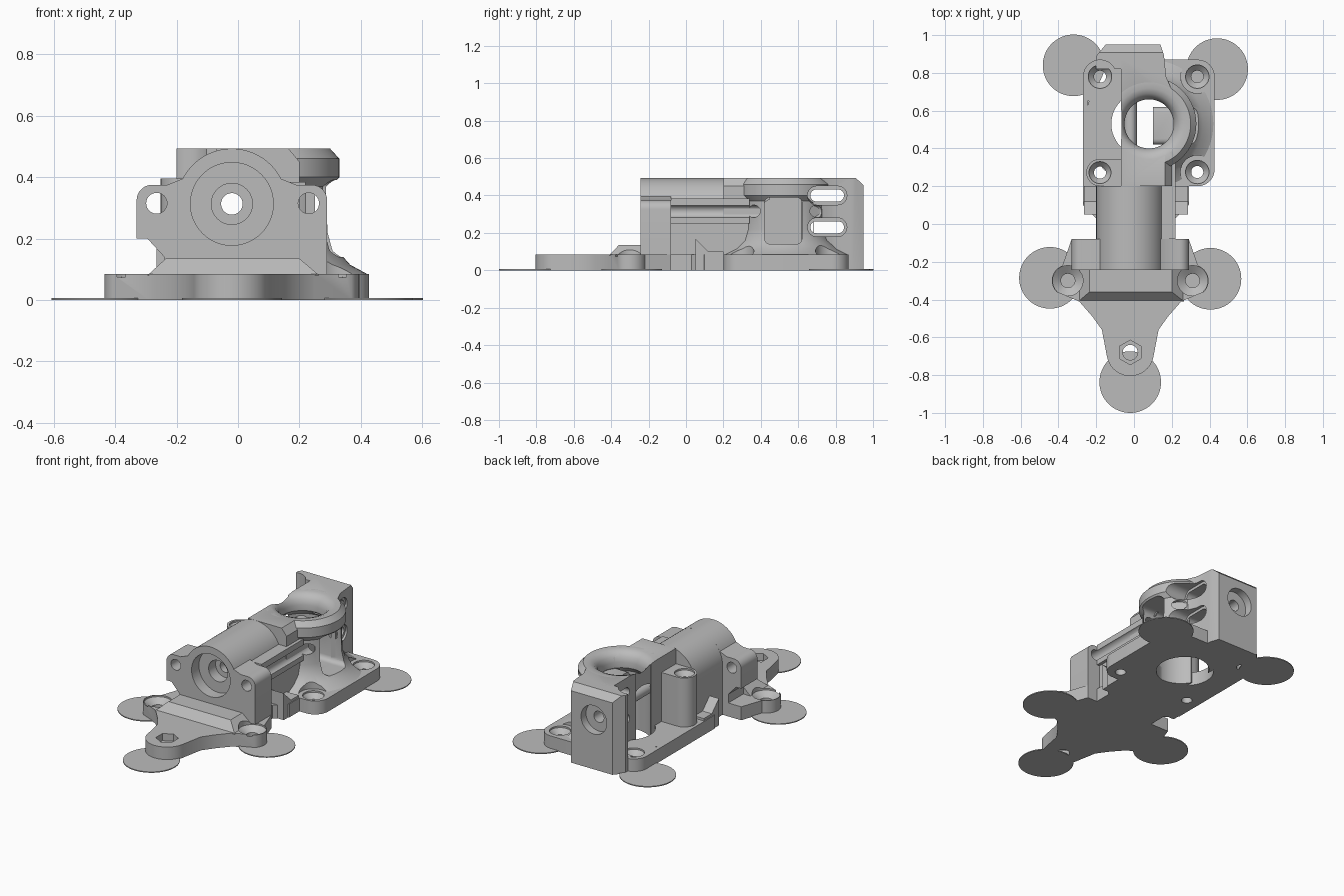
import bpy, bmesh, math

cube = bpy.data.objects.get("Cube")
if cube:
    bpy.data.objects.remove(cube, do_unlink=True)

grey = bpy.data.materials.new("plain grey")
grey.use_nodes = True
grey.diffuse_color = (0.5, 0.5, 0.5, 1)
grey.node_tree.nodes["Principled BSDF"].inputs["Base Color"].default_value = (0.5, 0.5, 0.5, 1)

AXES = {"x": lambda u, v, h: (h, u, v),
        "y": lambda u, v, h: (u, h, v),
        "z": lambda u, v, h: (u, v, h)}


def arc(cx, cy, r, a0, a1, n=12):
    steps = [math.radians(a0 + (a1 - a0) * i / n) for i in range(n + 1)]
    return [(cx + r * math.cos(a), cy + r * math.sin(a)) for a in steps]


def circle(cx, cy, r, n=48):
    return arc(cx, cy, r, 0, 360, n)[:-1]


def rect(u0, v0, u1, v1):
    return [(u0, v0), (u1, v0), (u1, v1), (u0, v1)]


def stadium(u0, u1, v, r):
    return arc(u1 - r, v, r, -90, 90) + arc(u0 + r, v, r, 90, 270)


def finish(name, bm):
    bmesh.ops.recalc_face_normals(bm, faces=bm.faces)
    mesh = bpy.data.meshes.new(name)
    bm.to_mesh(mesh)
    bm.free()
    mesh.materials.append(grey)
    ob = bpy.data.objects.new(name, mesh)
    bpy.context.collection.objects.link(ob)
    return ob


def prism(name, pts, h0, h1, axis="z"):
    """Extrude a flat outline along an axis."""
    bm = bmesh.new()
    place = AXES[axis]
    face = bm.faces.new([bm.verts.new(place(u, v, h0)) for u, v in pts])
    ext = bmesh.ops.extrude_face_region(bm, geom=[face])
    move = place(0, 0, h1 - h0)
    bmesh.ops.translate(bm, vec=move, verts=[g for g in ext["geom"] if isinstance(g, bmesh.types.BMVert)])
    return finish(name, bm)


def lathe(name, cx, cy, profile, n=64):
    """Spin a radius/height profile about an upright axis."""
    bm = bmesh.new()
    vs = [bm.verts.new((cx + r, cy, z)) for r, z in profile]
    es = [bm.edges.new(p) for p in zip(vs, vs[1:])]
    bmesh.ops.spin(bm, geom=vs + es, cent=(cx, cy, 0), axis=(0, 0, 1),
                   angle=math.tau, steps=n)
    bmesh.ops.remove_doubles(bm, verts=bm.verts, dist=1e-5)
    return finish(name, bm)


cutters = []


def cutter(ob):
    ob.hide_render = True
    cutters.append(ob)
    return ob


def cut(ob, *tools):
    bpy.context.view_layer.objects.active = ob
    for tool in tools:
        mod = ob.modifiers.new("cut", "BOOLEAN")
        mod.operation = "DIFFERENCE"
        mod.solver = "EXACT"
        mod.object = tool
        bpy.ops.object.modifier_apply(modifier=mod.name)


parts = []


def part(ob):
    parts.append(ob)
    return ob


# Thin round feet
for i, (x, y) in enumerate([(-.32, .84), (.44, .82), (-.445, -.285), (.405, -.29), (-.02, -.837)]):
    part(prism(f"foot_disc_{i + 1}", circle(x, y, .163, 64), 0, .006))

# Base plate
outline = (arc(-.02, -.68, .125, 190, 350, 20) + [(.13, -.56), (.18, -.49), (.25, -.41)]
           + arc(.31, -.3, .085, -45, 70) + [(.29, -.08), (.22, -.08), (.22, .03), (.29, .1), (.29, .2)]
           + arc(.337, .29, .09, -90, 0) + arc(.337, .78, .09, 0, 90)
           + arc(-.18, .78, .09, 90, 180) + [(-.27, .1), (-.2, .03), (-.2, -.08), (-.33, -.08)]
           + arc(-.35, -.3, .085, 110, 225) + [(-.29, -.41), (-.22, -.49), (-.17, -.56)])
base = part(prism("base_plate", outline, 0, .085))

# Sloped ledge in front of the block
ledge = part(prism("front_ledge", [(-.295, .08), (.265, .08), (.2, .135), (-.235, .135)], -.41, -.23, "y"))

# Front block with two ears
ears = part(prism("front_block", [(-.24, 0), (.25, 0), (.25, .085), (.29, .085)]
                  + arc(.24, .325, .05, 0, 90, 8) + [(.19, .375)]
                  + arc(-.02, .313, .18, 27, 153, 32) + [(-.23, .375)]
                  + arc(-.28, .325, .05, 90, 180, 8) + [(-.33, .2), (-.295, .2), (-.24, .14)],
                  -.243, -.08, "y"))

# Barrel housing and side rail
barrel = part(prism("barrel_housing", [(-.2, 0), (.16, 0)] + arc(-.02, .313, .18, 0, 180, 32), -.08, .2, "y"))
rail = part(prism("side_rail", rect(.13, .25, .22, .385), -.08, .34, "y"))
part(prism("rail_support", rect(.13, 0, .2, .26), -.08, .2, "y"))

# Gussets beside the barrel
for name, x0, x1 in (("left_gusset", .15, .285), ("right_gusset", -.265, -.15)):
    part(prism(name, [(.05, 0), (.2, 0), (.2, .1), (.12, .1), (.05, .17)], x0, x1, "x"))

# Bridge to the round tower
bridge = part(prism("bridge", [(-.07, 0), (.2, 0), (.2, .45), (.165, .493), (-.07, .493)], .2, .45, "y"))

# Left screw column
column = part(prism("screw_column", [(-.07, .2), (-.07, .345)] + arc(-.18, .2725, .0725, 90, 270), 0, .395))

# Round tower with a flared foot
TX, TY = .08, .53
tower = part(lathe("round_tower", TX, TY, [
    (0, 0), (.34, 0), (.34, .085), (.285, .115), (.245, .16), (.23, .22), (.225, .37),
    (.25, .4), (.25, .46), (.22, .493), (0, .493)]))

# Rear wall and rear boss
rear = part(prism("rear_wall", [(-.07, .6), (.25, .62), (.2, .71), (.17, .78), (.16, .88), (-.07, .88)], 0, .493))
boss = part(prism("rear_boss", [(-.2, .89), (-.2, .82), (.16, .82), (.16, .89), (.14, .95), (-.15, .95)], 0, .493))

# Cutters
cavity = cutter(lathe("cavity_cutter", TX, TY, [
    (0, -.1), (.165, -.1), (.165, .36), (.13, .395), (.13, .43), (.14, .462), (.16, .483), (.19, .494),
    (.19, .6), (0, .6)]))
floor_hole = cutter(prism("floor_hole_cutter", circle(.05, TY, .17, 64), -.1, .3))
gap = cutter(prism("gap_cutter", rect(-.4, .1, -.065, 1), .085, .6))
window = cutter(prism("window_cutter", arc(.45, .17, .03, 180, 270, 4) + arc(.59, .17, .03, 270, 360, 4)
                      + arc(.59, .36, .03, 0, 90, 4) + arc(.45, .36, .03, 90, 180, 4), .1, .6, "x"))
slots = []
for z in (.4, .23):
    slots.append(cutter(prism("slot_cutter", stadium(.665, .845, z, .032), -.5, .6, "x")))
    slots.append(cutter(prism("slot_recess_cutter", stadium(.65, .86, z, .05), .15, .6, "x")))
bore = cutter(prism("bore_cutter", circle(-.02, .313, .035), -.5, 1.2, "y"))
front_bores = [cutter(prism("front_bore_cutter", circle(-.02, .313, r), -.5, y, "y"))
               for r, y in ((.135, -.17), (.067, -.1))]
rear_bore = cutter(prism("rear_bore_cutter", circle(-.02, .313, .09), .9, 1.2, "y"))
ear_bores = [cutter(prism("ear_bore_cutter", circle(x, .315, .034, 32), -.5, 1.2, "y")) for x in (-.265, .23)]
ledge_slope = cutter(prism("ledge_slope_cutter", [(-.42, .07), (-.345, .15), (-.42, .15)], -.5, .5, "x"))
boss_slope = cutter(prism("boss_slope_cutter", [(.9, .5), (1, .41), (1, .5)], -.5, .5, "x"))


def screw(x, y, hole, head, top):
    return cutter(lathe("screw_cutter", x, y, [
        (0, -.1), (hole, -.1), (hole, top - .04), (head, top - .01), (head, .7), (0, .7)], 32))


lobes = [screw(x, -.3, .037, .08, .085) for x in (-.35, .31)]
pads = [screw(x, y, .032, .062, .085) for x, y in ((.335, .78), (.335, .275), (-.18, .78))]
column_screw = screw(-.18, .272, .032, .058, .395)
clearances = [cutter(prism("head_clearance_cutter", circle(x, y, .088), .085, .7))
              for x, y in ((.335, .78), (.335, .275), (-.18, .78))]
hex_pocket = cutter(prism("hex_cutter", arc(-.02, -.68, .065, 30, 330, 5), .04, .3))
hex_hole = cutter(prism("hex_hole_cutter", circle(-.02, -.68, .04, 24), -.1, .3))
plate_slot = cutter(prism("plate_slot_cutter", rect(-.245, .55, -.22, .65), .04, .3))

cut(base, floor_hole, *lobes, *pads, column_screw, hex_pocket, hex_hole, plate_slot)
cut(ledge, ledge_slope, *lobes)
cut(ears, bore, *front_bores, *ear_bores)
cut(barrel, bore)
cut(rail, ear_bores[1])
cut(bridge, cavity, bore)
cut(column, column_screw)
cut(tower, gap, cavity, floor_hole, window, *slots, bore, ear_bores[1], *clearances, *pads)
cut(rear, cavity, *slots, bore)
cut(boss, boss_slope, bore, rear_bore, *slots, clearances[2])

for tool in cutters:
    bpy.data.objects.remove(tool, do_unlink=True)

# Smooth round walls, keep edges sharp
bpy.ops.object.select_all(action="DESELECT")
for ob in parts:
    ob.select_set(True)
bpy.context.view_layer.objects.active = base
bpy.ops.object.shade_smooth_by_angle(angle=math.radians(30))
